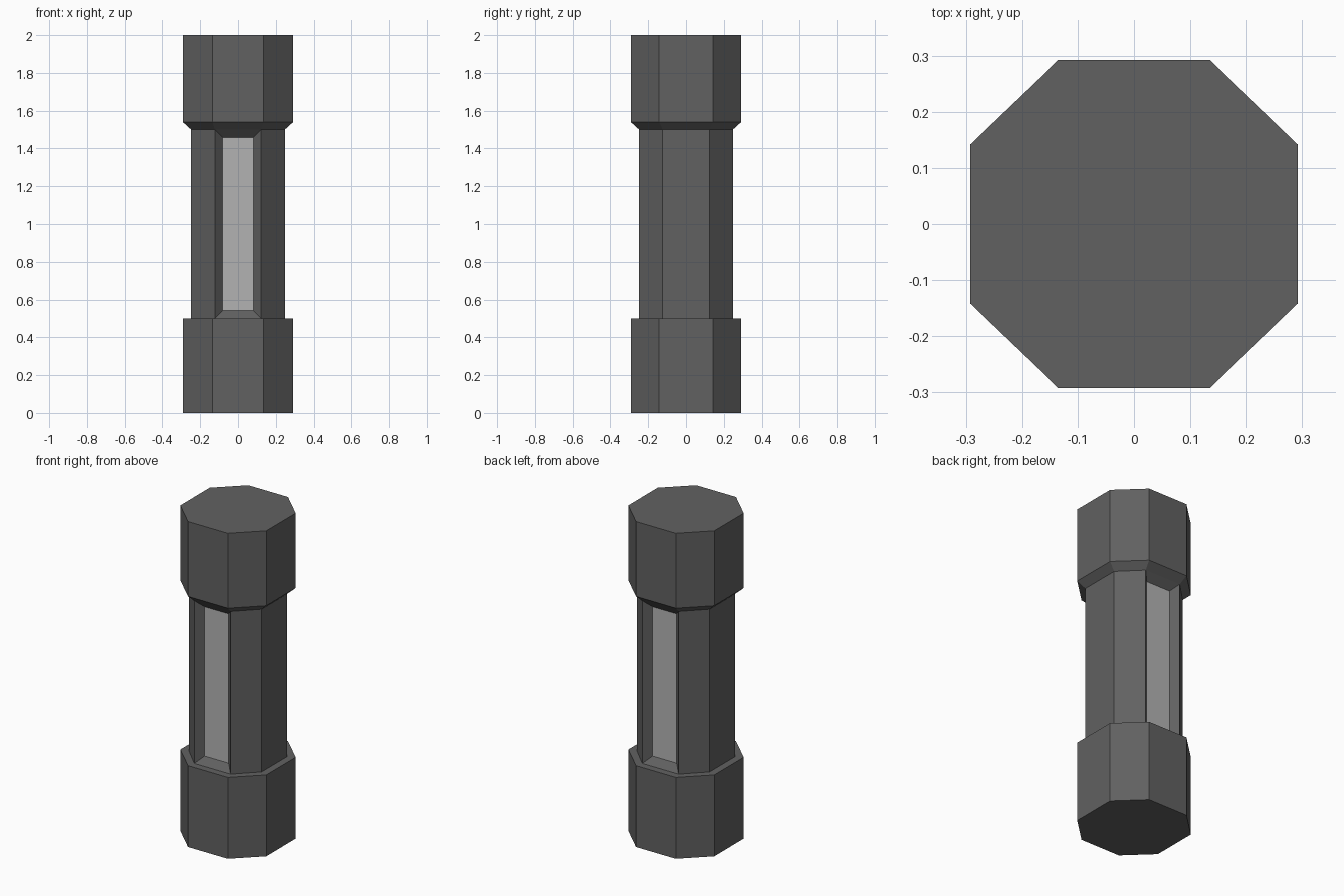
import bpy, bmesh

if "Cube" in bpy.data.objects:
    bpy.data.objects.remove(bpy.data.objects["Cube"])


def material(name, value):
    m = bpy.data.materials.new(name)
    m.diffuse_color = (value, value, value, 1)
    m.use_nodes = True
    m.node_tree.nodes["Principled BSDF"].inputs["Base Color"].default_value = m.diffuse_color
    return m


def octagon(bm, half, fx, fy, z):
    """Square of half width 'half' with cut corners; fx/fy are half flat lengths."""
    quarter = [(fx, -half), (half, -fy), (half, fy), (fx, half)]
    pts = quarter + [(-x, -y) for x, y in quarter]
    return [bm.verts.new((x, y, z)) for x, y in pts]


# Ring profile from base to top: half width, front flat, side flat, height
WIDE = (0.292, 0.135, 0.142)
SLIM = (0.248, 0.123, 0.124)
profile = [(WIDE, 0), (WIDE, 0.5), (SLIM, 0.5), (SLIM, 1.5), (WIDE, 1.54), (WIDE, 2)]

bm = bmesh.new()
rings = [octagon(bm, *size, z) for size, z in profile]

# Outer shell: bottom cap, neck and top cap
windows = []
for level, (low, high) in enumerate(zip(rings, rings[1:])):
    for i in range(8):
        j = (i + 1) % 8
        face = bm.faces.new((low[i], low[j], high[j], high[i]))
        if level == 2 and i in (3, 7):
            windows.append(face)
bm.faces.new(rings[0][::-1])
bm.faces.new(rings[-1])
bm.normal_update()

# Recessed light panels with sloped frames, front and back
bmesh.ops.inset_individual(bm, faces=windows, thickness=0.041, depth=-0.04,
                           use_even_offset=True)
for face in windows:
    face.material_index = 1

mesh = bpy.data.meshes.new("octagonal_pillar")
bm.to_mesh(mesh)
bm.free()
mesh.materials.append(material("dark_grey", 0.12))
mesh.materials.append(material("light_panel", 0.45))
pillar = bpy.data.objects.new("octagonal_pillar", mesh)
bpy.context.collection.objects.link(pillar)
